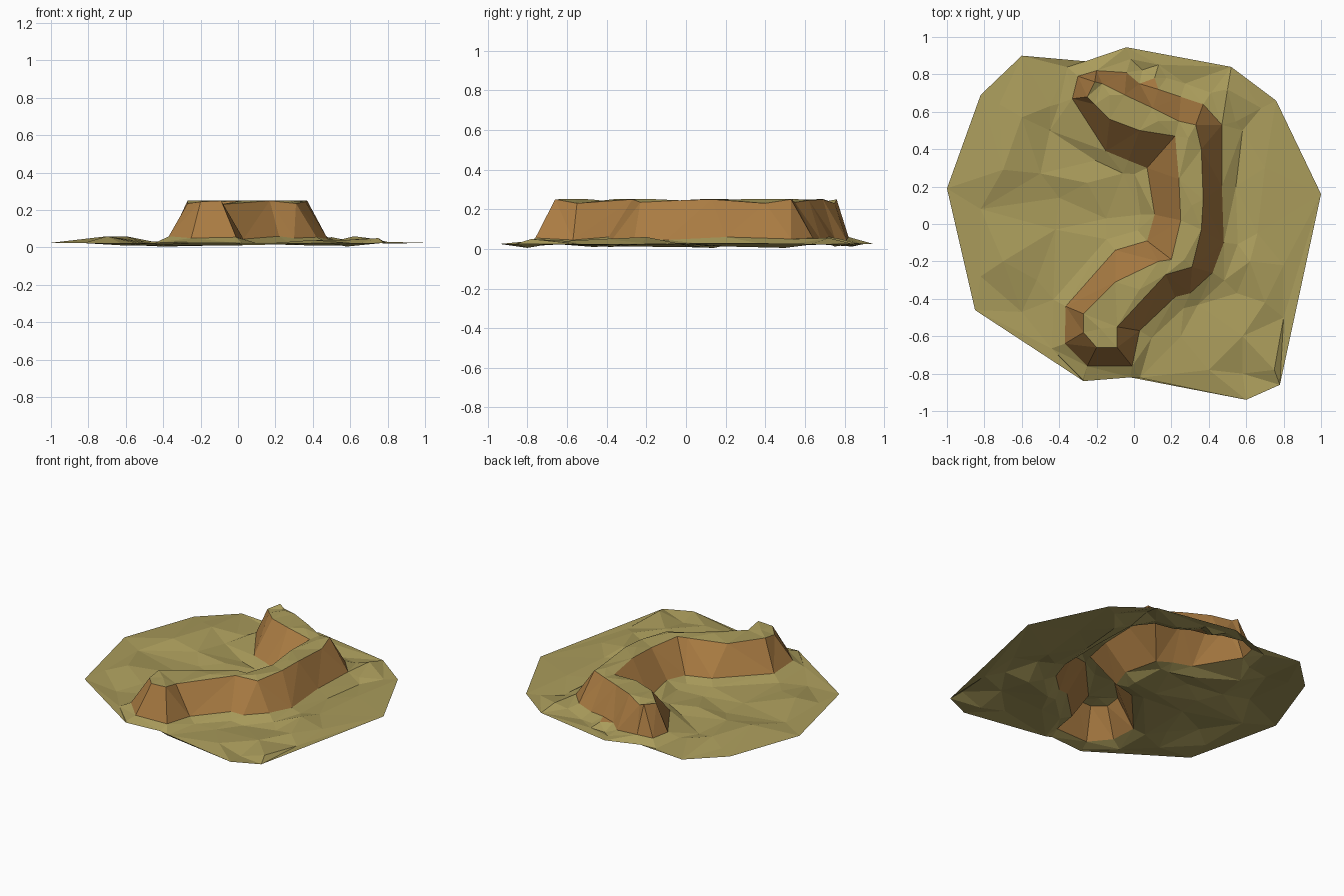
import bpy
from mathutils import Vector
from mathutils.geometry import delaunay_2d_cdt

if "Cube" in bpy.data.objects:
    bpy.data.objects.remove(bpy.data.objects["Cube"])

# Plan outlines read from above: island edge, cliff foot, cliff top
EDGE = [(-1, .19), (-.82, .69), (-.6, .9), (-.26, .87), (-.04, .945), (.52, .84), (.76, .66),
        (1, .16), (.78, -.86), (.6, -.94), (-.02, -.82), (-.27, -.84), (-.85, -.46)]
FOOT = [(-.33, .67), (-.3, .79), (-.2, .82), (-.04, .81), (.03, .75), (.11, .78), (.13, .72),
        (.25, .68), (.37, .64), (.47, .53), (.47, .2), (.48, -.1), (.42, -.26), (.3, -.37),
        (.22, -.39), (.03, -.57), (-.01, -.76), (-.25, -.76), (-.37, -.64), (-.365, -.44),
        (-.1, -.14), (.07, -.09), (.11, .05), (.07, .3), (-.03, .34), (-.15, .39)]
TOP = [(-.25, .68), (-.21, .76), (-.17, .75), (-.05, .69), (.1, .62), (.24, .55), (.33, .53),
       (.36, .4), (.37, .13), (.36, -.03), (.31, -.23), (.17, -.27), (-.09, -.55), (-.09, -.66),
       (-.2, -.66), (-.27, -.58), (-.27, -.48), (-.1, -.31), (.13, -.2), (.2, -.19), (.25, .02),
       (.24, .24), (.22, .47), (.03, .5), (-.13, .56), (-.21, .64)]
# Small hummocks and hollows on the ground: x, y, z
BUMPS = [(-.72, .64, .035), (-.6, .57, .06), (-.45, .63, .03), (-.45, .5, .01), (-.7, .29, .06),
         (-.82, .08, .025), (-.5, .27, .03), (-.4, .14, .005), (-.25, .22, .035), (-.42, -.03, .01),
         (-.7, -.2, .06), (-.52, -.3, .02), (-.82, -.28, .025), (-.6, -.47, .01), (-.15, .03, .01),
         (.5, .72, .055), (.68, .62, .02), (.58, .5, .005), (.7, .3, .03), (.66, -.05, .03),
         (.62, -.2, .06), (.8, -.22, .03), (.55, -.37, .01), (.7, -.42, .05), (.8, -.5, .02),
         (.4, -.78, .04), (.58, -.6, .04), (.75, -.78, .05), (.58, -.8, .005), (.25, -.6, .025)]
# Middle of the plateau
CREST = [(-.13, .69), (.13, .55), (.29, .46), (.31, .1), (.27, -.19), (.03, -.35), (-.18, -.56)]


def inside(p, poly):
    hit = False
    for (ax, ay), (bx, by) in zip(poly, poly[1:] + poly[:1]):
        if (ay > p.y) != (by > p.y) and p.x < ax + (p.y - ay) * (bx - ax) / (by - ay):
            hit = not hit
    return hit


points, loops = [], []


def add_loop(poly, heights):
    start, n = len(points), len(poly)
    points.extend(Vector((x, y, heights[i % len(heights)])) for i, (x, y) in enumerate(poly))
    loops.extend((start + i, start + (i + 1) % n) for i in range(n))


add_loop(EDGE, [.025])
add_loop(FOOT, [.055, .05, .06, .045])
add_loop(TOP, [.235, .25, .23, .25, .245])
points += [Vector(b) for b in BUMPS]
points += [Vector((x, y, .252)) for x, y in CREST]

# Sloping skirt around the cliff foot
for i, (x, y) in enumerate(FOOT):
    a, b = Vector(FOOT[i - 1]), Vector(FOOT[(i + 1) % len(FOOT)])
    t = (b - a).normalized()
    p = Vector((x - t.y * .075, y + t.x * .075))
    if inside(p, EDGE) and not inside(p, FOOT):
        points.append(Vector((p.x, p.y, (.025, .012, .03)[i % 3])))

flat, _, faces, origins, _, _ = delaunay_2d_cdt(
    [p.to_2d() for p in points], loops, [tuple(range(len(EDGE)))], 1, 1e-5)
verts = [(v.x, v.y, points[o[0]].z if o else .03) for v, o in zip(flat, origins)]

# Sort the triangles into parts
parts = {"ground": [], "cliff": [], "plateau": []}
for f in faces:
    c = sum((flat[i] for i in f), Vector((0, 0))) / len(f)
    name = "plateau" if inside(c, TOP) else "cliff" if inside(c, FOOT) else "ground"
    a, b, d = (flat[i] for i in f[:3])
    up = (b - a).cross(d - a) > 0
    parts[name].append(list(f) if up else list(f)[::-1])


def material(name, color):
    m = bpy.data.materials.new(name)
    m.diffuse_color = color
    m.use_nodes = True
    m.node_tree.nodes["Principled BSDF"].inputs["Base Color"].default_value = m.diffuse_color
    return m


grass = material("dry_grass", (.40, .33, .105, 1))
earth = material("earth", (.40, .20, .055, 1))

for name, tris in parts.items():
    used = sorted({i for t in tris for i in t})
    index = {v: k for k, v in enumerate(used)}
    mesh = bpy.data.meshes.new(name)
    mesh.from_pydata([verts[i] for i in used], [], [[index[i] for i in t] for t in tris])
    mesh.materials.append(earth if name == "cliff" else grass)
    bpy.context.collection.objects.link(bpy.data.objects.new(name, mesh))
